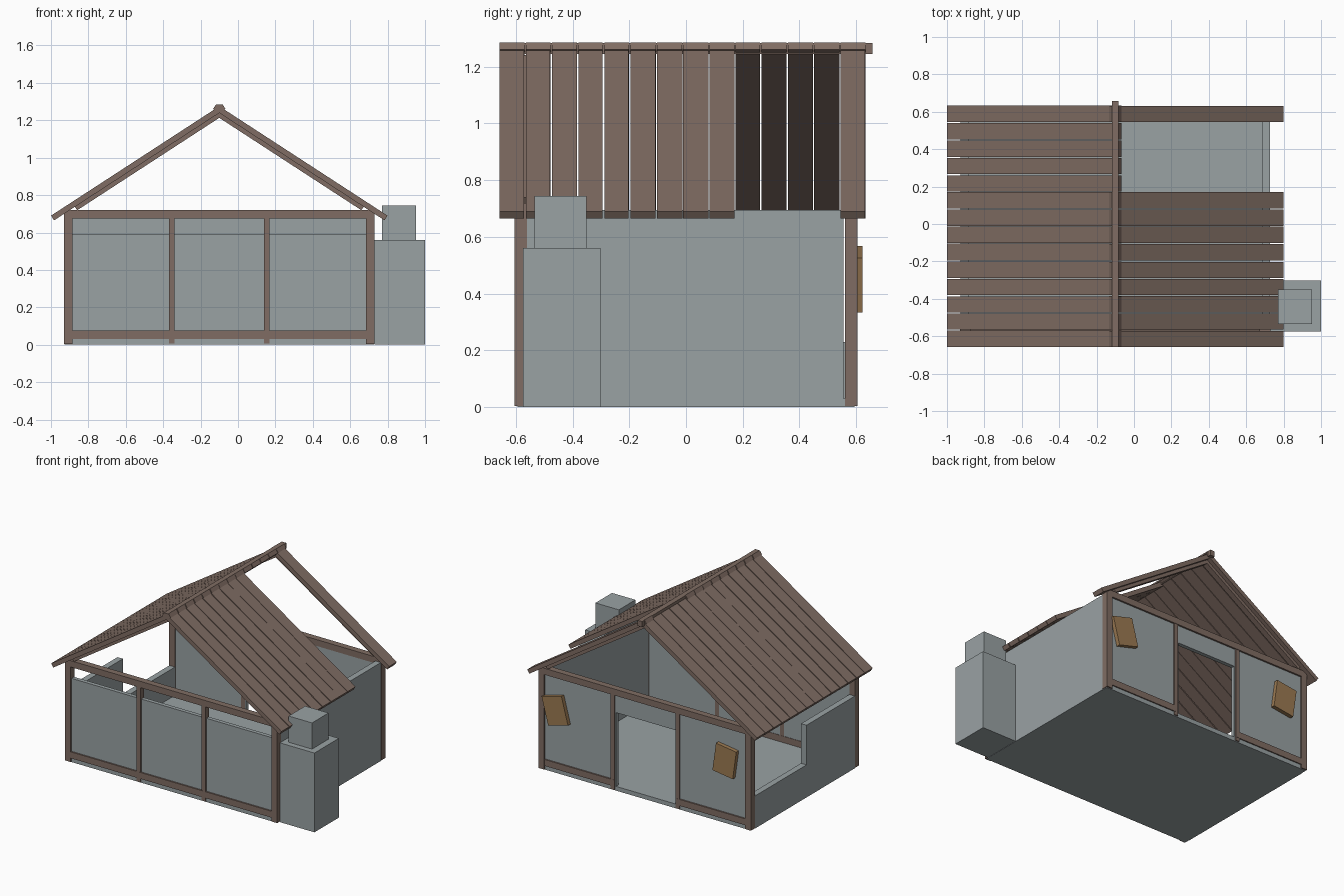
import bpy, bmesh, math, random

if "Cube" in bpy.data.objects:
    bpy.data.objects.remove(bpy.data.objects["Cube"])
random.seed(4)


def material(name, rgb):
    m = bpy.data.materials.new(name)
    m.diffuse_color = (*rgb, 1)
    m.use_nodes = True
    m.node_tree.nodes["Principled BSDF"].inputs["Base Color"].default_value = m.diffuse_color
    return m


WOOD = material("brown_wood", (0.215, 0.152, 0.125))
PLASTER = material("grey_plaster", (0.32, 0.36, 0.37))
TAN = material("tan_wood", (0.33, 0.195, 0.085))


def prism(name, pts, y0, y1, mat):
    """Extrude an (x, z) outline along y."""
    bm = bmesh.new()
    a = [bm.verts.new((x, y0, z)) for x, z in pts]
    b = [bm.verts.new((x, y1, z)) for x, z in pts]
    bm.faces.new(a)
    bm.faces.new(b[::-1])
    n = len(pts)
    for i in range(n):
        bm.faces.new((a[i], b[i], b[(i + 1) % n], a[(i + 1) % n]))
    bmesh.ops.recalc_face_normals(bm, faces=bm.faces)
    me = bpy.data.meshes.new(name)
    bm.to_mesh(me)
    bm.free()
    me.materials.append(mat)
    ob = bpy.data.objects.new(name, me)
    bpy.context.collection.objects.link(ob)
    return ob


def box(name, x0, x1, y0, y1, z0, z1, mat):
    return prism(name, [(x0, z0), (x1, z0), (x1, z1), (x0, z1)], y0, y1, mat)


# Floor slab
box("floor", -0.925, 0.725, -0.595, 0.595, 0, 0.03, PLASTER)

# Corner posts, thin posts, top beams and sills on front and back
for side, y0, y1 in (("front", -0.605, -0.56), ("back", 0.56, 0.605)):
    for x0 in (-0.93, 0.685):
        box(side + "_corner_post", x0, x0 + 0.045, y0, y1, 0.004, 0.70, WOOD)
    for x0 in (-0.37, 0.138):
        box(side + "_thin_post", x0, x0 + 0.03, y0 + 0.003, y1 - 0.003, 0.006, 0.69, WOOD)
    box(side + "_top_beam", -0.93, 0.73, y0, y1, 0.675, 0.72, WOOD)
    spans = [(-0.885, 0.685)] if side == "front" else [(-0.885, -0.345), (0.145, 0.685)]
    for x0, x1 in spans:
        box(side + "_sill", x0, x1, y0 + 0.002, y1 - 0.002, 0.03, 0.075, WOOD)

# Front wall stops short of the beam; back wall has a doorway
box("front_wall", -0.885, 0.685, -0.593, -0.565, 0.03, 0.59, PLASTER)
box("back_wall_left", -0.885, -0.335, 0.565, 0.593, 0.03, 0.677, PLASTER)
box("back_wall_right", 0.13, 0.685, 0.565, 0.593, 0.03, 0.677, PLASTER)
box("door_lintel", -0.335, 0.13, 0.565, 0.593, 0.55, 0.677, PLASTER)

# Side walls; the left one is stepped down towards the back
box("right_wall", 0.685, 0.728, -0.56, 0.555, 0.0, 0.695, PLASTER)
box("left_wall_low", -0.928, -0.885, -0.02, 0.56, 0.0, 0.23, PLASTER)
box("left_wall_high", -0.928, -0.885, -0.56, -0.02, 0.0, 0.51, PLASTER)

# Chimney
box("chimney_base", 0.73, 1.0, -0.575, -0.302, 0, 0.56, PLASTER)
box("chimney_top", 0.77, 0.953, -0.535, -0.35, 0.56, 0.745, PLASTER)

# Roof: sloped strips measured along the slope (s) and below its surface (d)
A = math.atan(0.65)
C, S = math.cos(A), math.sin(A)


def strip(name, side, s0, s1, d0, d1, y0, y1):
    pts = []
    for s, d in ((s0, d0), (s1, d0), (s1, d1), (s0, d1)):
        x = s * C - d * S
        pts.append((-0.1 + side * x, 1.275 - s * S - d * C))
    prism(name, pts, y0, y1, WOOD)


PITCH = 0.0924
for side, label in ((1, "right"), (-1, "left")):
    for i in range(14):
        if side == 1 and 9 <= i <= 12:
            continue  # hole in the right slope
        y = -0.657 + i * PITCH
        w = 0.087 + random.uniform(-0.002, 0.003)
        strip(label + "_roof_plank", side, -0.02, 1.073, 0, 0.03, y, y + w)
    for y0 in (-0.605, 0.565):
        strip(label + "_rafter", side, 0.02, 0.94, 0.028, 0.052, y0, y0 + 0.04)
box("ridge_beam", -0.118, -0.082, -0.658, 0.658, 1.245, 1.284, WOOD)

# Crooked shutters on the back wall
for x, tilt in ((0.59, 0.26), (-0.735, -0.14)):
    ob = box("shutter", -0.08, 0.08, -0.014, 0.014, -0.1, 0.1, TAN)
    ob.location = (x, 0.608, 0.45)
    ob.rotation_euler = (0, tilt, 0)
